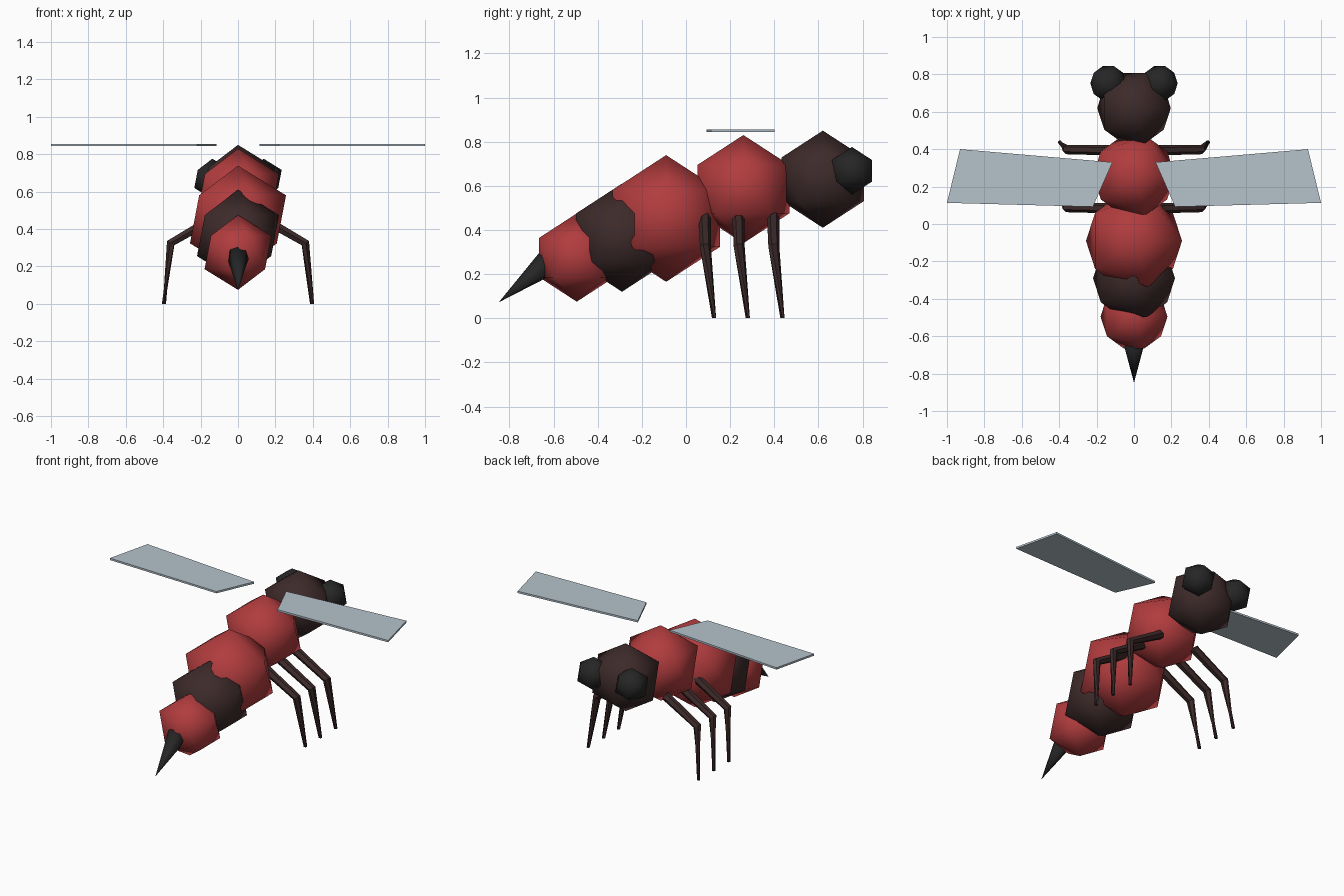
import bpy, bmesh, math
from mathutils import Vector

if "Cube" in bpy.data.objects:
    bpy.data.objects.remove(bpy.data.objects["Cube"])


def material(name, rgb):
    m = bpy.data.materials.new(name)
    m.diffuse_color = (*rgb, 1)
    m.use_nodes = True
    m.node_tree.nodes["Principled BSDF"].inputs["Base Color"].default_value = m.diffuse_color
    return m


RED = material("red", (0.44, 0.045, 0.048))
BROWN = material("dark brown", (0.047, 0.023, 0.023))
BLACK = material("black", (0.019, 0.019, 0.019))
GLASS = material("pale blue grey", (0.46, 0.54, 0.60))


def finish(name, bm, mat, smooth=False):
    bmesh.ops.recalc_face_normals(bm, faces=bm.faces)
    for f in bm.faces:
        f.smooth = smooth
    me = bpy.data.meshes.new(name)
    bm.to_mesh(me)
    bm.free()
    me.materials.append(mat)
    ob = bpy.data.objects.new(name, me)
    bpy.context.collection.objects.link(ob)
    return ob


def ball(name, center, radius, mat):
    """Smooth-shaded twenty-sided ball."""
    bm = bmesh.new()
    bmesh.ops.create_icosphere(bm, subdivisions=1, radius=radius)
    bmesh.ops.translate(bm, verts=bm.verts, vec=center)
    return finish(name, bm, mat, True)


def limb(name, stations, mat, sides, smooth=False):
    """Tapered tube through (point, radius, ring normal) stations."""
    bm = bmesh.new()
    rings = []
    for point, radius, normal in stations:
        q = Vector(normal).to_track_quat('Z', 'Y')
        ring = []
        for i in range(sides):
            a = 2 * math.pi * i / sides
            off = Vector((math.cos(a), math.sin(a), 0)) * radius
            ring.append(bm.verts.new(Vector(point) + q @ off))
        rings.append(ring)
    for a, b in zip(rings, rings[1:]):
        for i in range(sides):
            j = (i + 1) % sides
            bm.faces.new((a[i], a[j], b[j], b[i]))
    bm.faces.new(rings[0])
    bm.faces.new(rings[-1])
    return finish(name, bm, mat, smooth)


# Body segments
ball("head", (0, 0.62, 0.63), 0.22, BROWN)
ball("thorax", (0, 0.26, 0.585), 0.245, RED)
ball("abdomen_front", (0, -0.09, 0.452), 0.287, RED)
ball("abdomen_middle", (0, -0.29, 0.365), 0.245, BROWN)
ball("abdomen_tip", (0, -0.495, 0.275), 0.2, RED)

# Stinger
tip, base = Vector((0, -0.845, 0.075)), Vector((0, -0.61, 0.265))
axis = tip - base
limb("stinger", [(base, 0.064, axis), (tip, 0.001, axis)], BLACK, 8, True)

for side, s in (("right", 1), ("left", -1)):
    # Eyes
    ball(f"{side}_eye", (s * 0.137, 0.752, 0.668), 0.108, BLACK)

    # Wings: thin flat plates
    bm = bmesh.new()
    outline = [(0.115, 0.33), (0.93, 0.40), (1.0, 0.113), (0.22, 0.092)]
    face = bm.faces.new([bm.verts.new((s * x, y, 0.844)) for x, y in outline])
    ext = bmesh.ops.extrude_face_region(bm, geom=[face])
    top = [v for v in ext["geom"] if isinstance(v, bmesh.types.BMVert)]
    bmesh.ops.translate(bm, verts=top, vec=(0, 0, 0.012))
    finish(f"{side}_wing", bm, GLASS)

    # Legs: hip, knee and foot
    for part, y in (("rear", 0.085), ("middle", 0.238), ("front", 0.395)):
        limb(f"{side}_{part}_leg", [
            ((s * 0.13, y, 0.458), 0.028, (s * 0.86, 0, -0.5)),
            ((s * 0.36, y + 0.003, 0.325), 0.025, (s * 0.5, 0.05, -0.8)),
            ((s * 0.396, y + 0.042, 0.0), 0.011, (0, 0, -1)),
        ], BROWN, 6)
